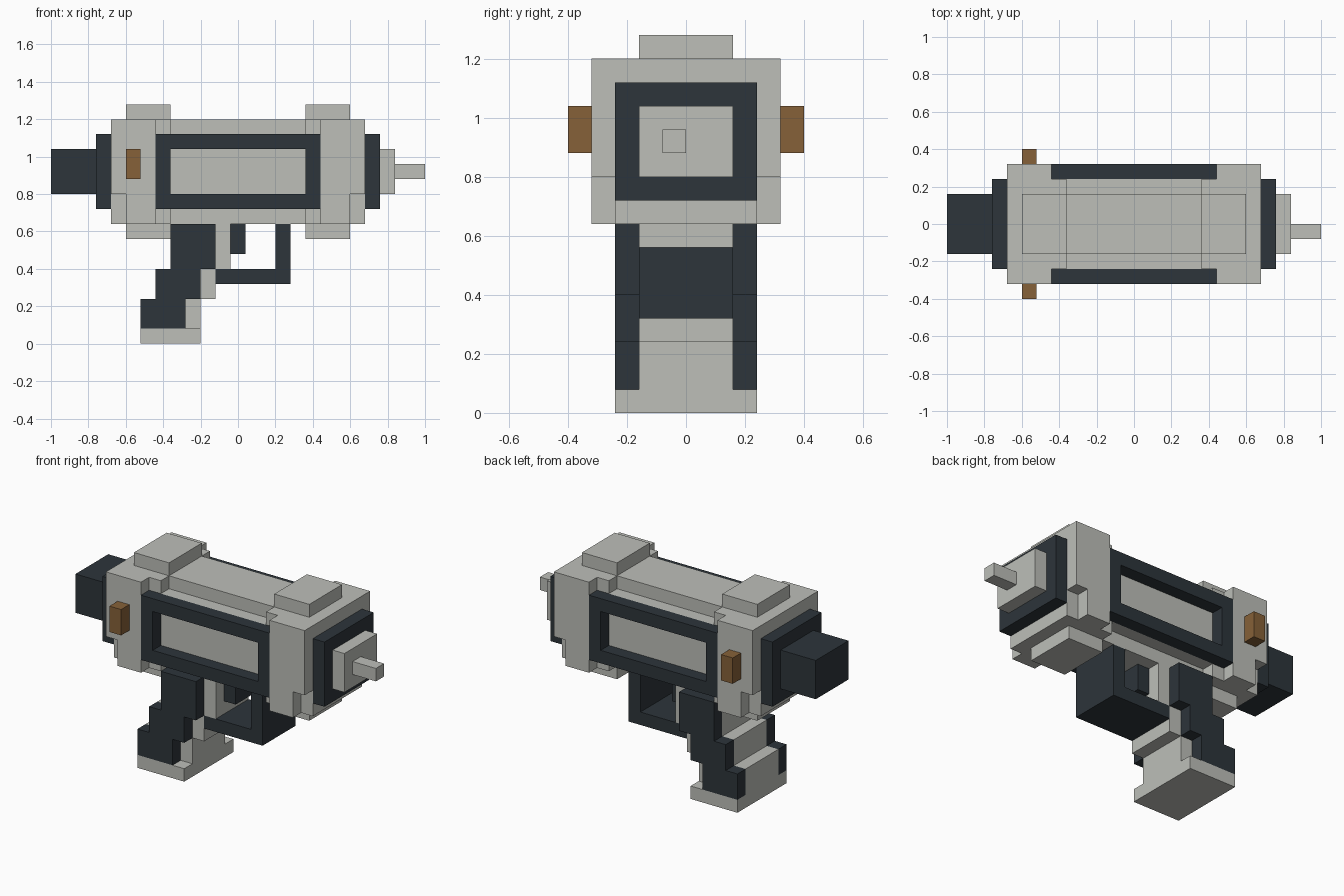
import bpy
import bmesh

if "Cube" in bpy.data.objects:
    bpy.data.objects.remove(bpy.data.objects["Cube"])


def material(name, rgb):
    m = bpy.data.materials.new(name)
    m.diffuse_color = (*rgb, 1)
    m.use_nodes = True
    m.node_tree.nodes["Principled BSDF"].inputs["Base Color"].default_value = m.diffuse_color
    return m


GREY = material("pale_grey", (0.51, 0.52, 0.485))
DARK = material("dark_slate", (0.026, 0.035, 0.043))
BROWN = material("brown", (0.24, 0.12, 0.04))


def finish(name, bm, mat, mirror):
    bmesh.ops.recalc_face_normals(bm, faces=bm.faces)
    me = bpy.data.meshes.new(name)
    bm.to_mesh(me)
    bm.free()
    me.materials.append(mat)
    ob = bpy.data.objects.new(name, me)
    bpy.context.collection.objects.link(ob)
    if mirror:
        mod = ob.modifiers.new("mirror", 'MIRROR')
        mod.use_axis = tuple(a in mirror for a in "XY")  + (False,)
        mod.use_mirror_merge = False
    return ob


def boxes(name, mat, *items, mirror=""):
    """Each box is ((x0, x1), (y0, y1), (z0, z1))."""
    bm = bmesh.new()
    for spans in items:
        vs = bmesh.ops.create_cube(bm, size=1)["verts"]
        for v in vs:
            for i, (lo, hi) in enumerate(spans):
                v.co[i] = lo if v.co[i] < 0 else hi
    return finish(name, bm, mat, mirror)


def extrude_profile(name, mat, outline, y0, y1, mirror=""):
    """Side outline in x, z pulled from y0 to y1."""
    bm = bmesh.new()
    face = bm.faces.new([bm.verts.new((x, y0, z)) for x, z in outline])
    new = bmesh.ops.extrude_face_region(bm, geom=[face])["geom"]
    verts = [g for g in new if isinstance(g, bmesh.types.BMVert)]
    bmesh.ops.translate(bm, verts=verts, vec=(0, y1 - y0, 0))
    return finish(name, bm, mat, mirror)


N, M, W = (-.16, .16), (-.24, .24), (-.32, .32)   # narrow, medium, wide

# Central body with stepped long edges
boxes("body", GREY,
      ((-.36, .36), N, (.64, 1.2)),
      ((-.36, .36), M, (.72, 1.12)))

# Notched end blocks, with pads above and below
boxes("end_block", GREY,
      ((.36, .44), M, (.64, 1.2)),
      ((.44, .60), W, (.64, 1.2)),
      ((.60, .68), W, (.80, 1.2)),
      ((.60, .68), M, (.64, .80)), mirror="X")
boxes("end_pad", GREY,
      ((.36, .60), N, (1.2, 1.28)),
      ((.36, .60), N, (.56, .64)), mirror="X")

# Raised frames around the side panels
S = (.24, .32)
boxes("side_frame", DARK,
      ((-.44, .44), S, (1.04, 1.12)),
      ((-.44, .44), S, (.72, .80)),
      ((-.44, -.36), S, (.80, 1.04)),
      ((.36, .44), S, (.80, 1.04)), mirror="Y")

# Collars, rear stock and muzzle
boxes("end_collar", DARK, ((.68, .76), M, (.72, 1.12)), mirror="X")
boxes("rear_stock", DARK, ((-1, -.76), N, (.80, 1.04)))
boxes("muzzle", GREY, ((.76, .84), N, (.80, 1.04)))
boxes("muzzle_tip", GREY, ((.84, 1), (-.08, 0), (.88, .96)))

# Side buttons
boxes("side_button", BROWN, ((-.60, -.52), (.32, .40), (.88, 1.04)), mirror="Y")


def grip_outline(front):
    """Three steps leaning back; front shifts the leading edge."""
    back = [(-.52, .08), (-.52, .24), (-.44, .24), (-.44, .40), (-.36, .40), (-.36, .64)]
    lead = [(-.12, .64), (-.12, .40), (-.20, .40), (-.20, .24), (-.28, .24), (-.28, .08)]
    return back + [(x + front, z) for x, z in lead]


# Grip core, cheeks and base
extrude_profile("grip_core", GREY, grip_outline(.08), *N)
extrude_profile("grip_cheek", DARK, grip_outline(0), .16, .24, mirror="Y")
boxes("grip_base", GREY, ((-.52, -.20), M, (0, .08)))

# Trigger and its guard
boxes("trigger", DARK, ((-.04, .04), (-.08, .08), (.48, .64)))
extrude_profile("trigger_guard", DARK,
                [(-.12, .32), (.28, .32), (.28, .64), (.20, .64), (.20, .40), (-.12, .40)], *N)
